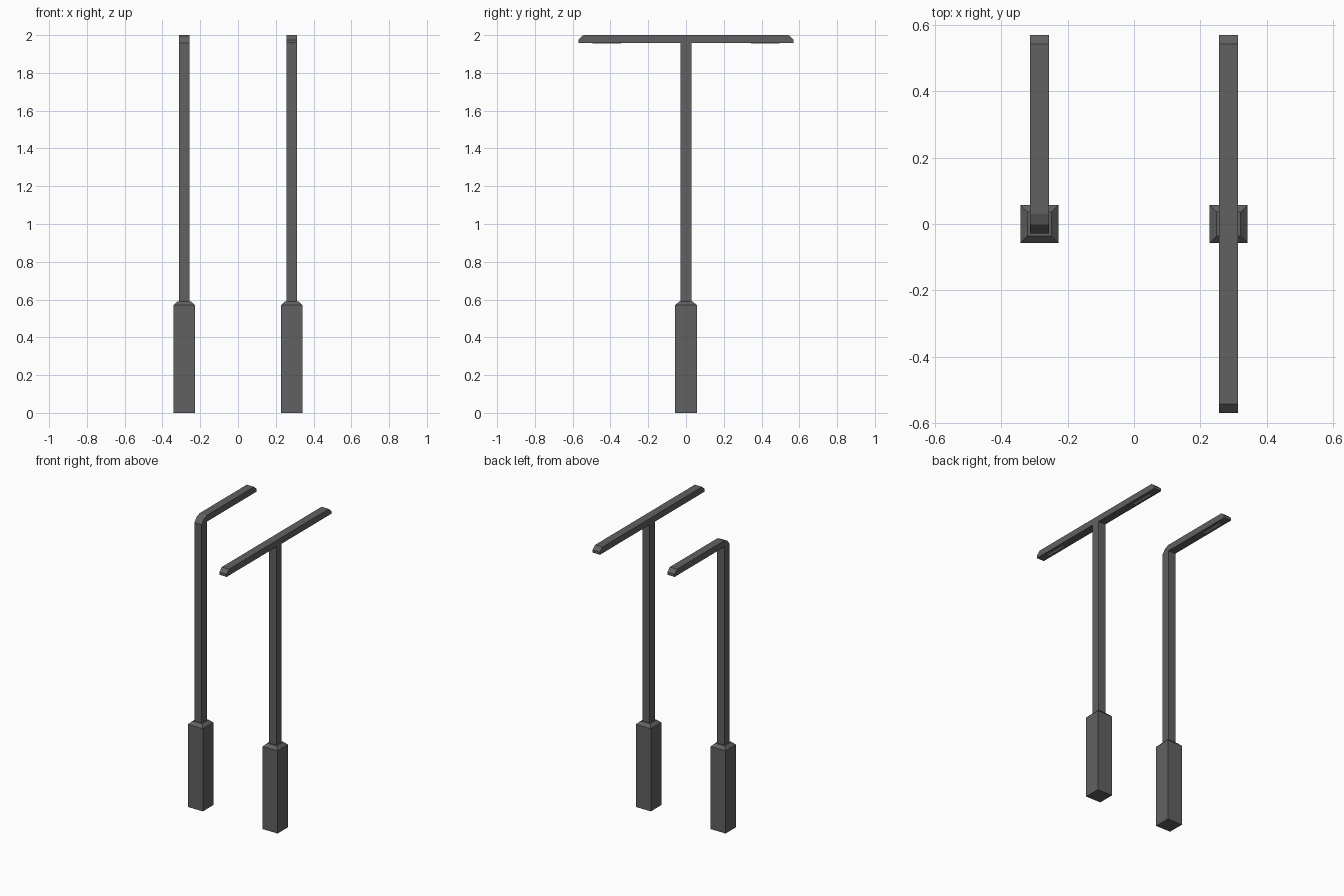
import bpy
import bmesh

cube = bpy.data.objects.get("Cube")
if cube:
    bpy.data.objects.remove(cube)


def make_material(name, value):
    mat = bpy.data.materials.new(name)
    mat.use_nodes = True
    colour = (value, value, value, 1)
    mat.diffuse_color = colour
    mat.node_tree.nodes["Principled BSDF"].inputs["Base Color"].default_value = colour
    return mat


metal = make_material("dark grey metal", 0.12)
glass = make_material("pale lamp glass", 0.5)

POST_X = 0.285     # distance of each post from the centre
HALF = 0.028       # half thickness of post and arm
BASE = 0.057       # half width of the pedestal
BASE_TOP = 0.57
COLLAR = 0.59
ARM_Z = 1.957      # underside of the arms
TIP = 0.57         # reach of the arms
TOP = 2.0


def finish(bm, name, mat):
    bmesh.ops.recalc_face_normals(bm, faces=bm.faces)
    mesh = bpy.data.meshes.new(name)
    bm.to_mesh(mesh)
    bm.free()
    mesh.materials.append(mat)
    obj = bpy.data.objects.new(name, mesh)
    bpy.context.collection.objects.link(obj)
    return obj


def extrude_profile(name, x, profile):
    """Extrude a (y, z) outline across the width of the post."""
    bm = bmesh.new()
    face = bm.faces.new([bm.verts.new((x - HALF, y, z)) for y, z in profile])
    side = bmesh.ops.extrude_face_region(bm, geom=[face])["geom"]
    verts = [v for v in side if isinstance(v, bmesh.types.BMVert)]
    bmesh.ops.translate(bm, verts=verts, vec=(2 * HALF, 0, 0))
    return finish(bm, name, metal)


def box(name, x, y, z, size, mat):
    bm = bmesh.new()
    bmesh.ops.create_cube(bm, size=1)
    bmesh.ops.scale(bm, verts=bm.verts, vec=size)
    bmesh.ops.translate(bm, verts=bm.verts, vec=(x, y, z))
    return finish(bm, name, mat)


def pedestal(name, x):
    """Square pedestal with a sloped collar up to the post."""
    bm = bmesh.new()
    bmesh.ops.create_cube(bm, size=1)
    bmesh.ops.scale(bm, verts=bm.verts, vec=(2 * BASE, 2 * BASE, BASE_TOP))
    bmesh.ops.translate(bm, verts=bm.verts, vec=(0, 0, BASE_TOP / 2))
    bm.faces.ensure_lookup_table()
    top = max(bm.faces, key=lambda f: f.calc_center_median().z)
    bmesh.ops.inset_region(bm, faces=[top], thickness=BASE - HALF)
    bmesh.ops.translate(bm, verts=top.verts, vec=(0, 0, COLLAR - BASE_TOP))
    bmesh.ops.translate(bm, verts=bm.verts, vec=(x, 0, 0))
    return finish(bm, name, metal)


# Outline of one arm, from the post's inner corner to its bevelled tip
arm = [(HALF, COLLAR), (HALF, ARM_Z), (TIP, ARM_Z), (TIP, 1.975), (0.543, TOP)]
mirrored_arm = [(-y, z) for y, z in reversed(arm)]

# Bent post with a single arm to the back
bend = [(0.03, TOP), (-0.002, 1.988), (-HALF, ARM_Z), (-HALF, COLLAR)]
extrude_profile("single_arm_post", -POST_X, arm + bend)
pedestal("single_arm_pedestal", -POST_X)

# T-shaped post with arms to front and back
extrude_profile("double_arm_post", POST_X, arm + mirrored_arm)
pedestal("double_arm_pedestal", POST_X)

# Slim lamp strips under the arm ends
for name, x, y in (("single_lamp", -POST_X, 0.42),
                   ("double_back_lamp", POST_X, 0.42),
                   ("double_front_lamp", POST_X, -0.42)):
    box(name, x, y, ARM_Z, (0.014, 0.15, 0.003), glass)
